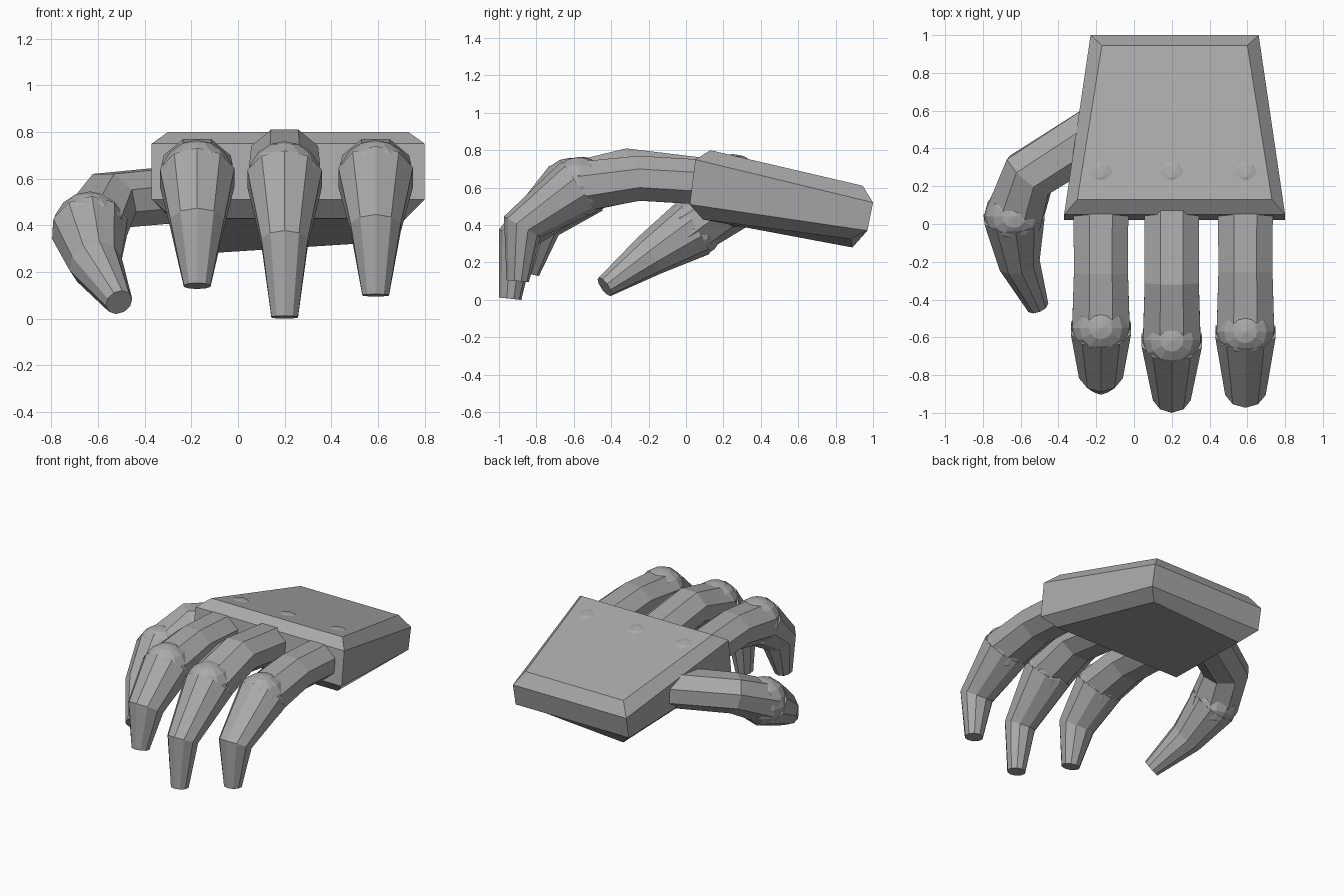
import bpy, bmesh, math
from mathutils import Vector

if "Cube" in bpy.data.objects:
    bpy.data.objects.remove(bpy.data.objects["Cube"])

# Dark grey metal
grey = bpy.data.materials.new("dark_grey")
grey.diffuse_color = (0.4, 0.4, 0.4, 1)
grey.use_nodes = True
grey.node_tree.nodes["Principled BSDF"].inputs["Base Color"].default_value = grey.diffuse_color


def finish(bm, name):
    bmesh.ops.recalc_face_normals(bm, faces=bm.faces)
    mesh = bpy.data.meshes.new(name)
    bm.to_mesh(mesh)
    bm.free()
    mesh.materials.append(grey)
    obj = bpy.data.objects.new(name, mesh)
    bpy.context.collection.objects.link(obj)
    return obj


def loft(rings, name):
    """Skin a stack of equal-length point rings and cap both ends."""
    bm = bmesh.new()
    loops = [[bm.verts.new(p) for p in ring] for ring in rings]
    n = len(loops[0])
    for a, b in zip(loops, loops[1:]):
        for i in range(n):
            j = (i + 1) % n
            bm.faces.new((a[i], a[j], b[j], b[i]))
    bm.faces.new(loops[0])
    bm.faces.new(loops[-1])
    return finish(bm, name)


def segment(name, path, sides=8):
    """Faceted tube; path entries are (centre, half width, half height)."""
    pts = [Vector(p[0]) for p in path]
    dirs = [(b - a).normalized() for a, b in zip(pts, pts[1:])]
    rings = []
    for k, (c, w, h) in enumerate(path):
        before, after = dirs[max(k - 1, 0)], dirs[min(k, len(dirs) - 1)]
        t = (before + after).normalized()
        side = t.cross(Vector((0, 0, 1))).normalized()
        up = side.cross(t)
        ring = []
        for i in range(sides):
            a = 2 * math.pi * (i + 0.5) / sides
            ring.append(pts[k] + side * (w * math.cos(a)) + up * (h * math.sin(a)))
        rings.append(ring)
    return loft(rings, name)


def knuckle(name, centre, r=0.16):
    bm = bmesh.new()
    bmesh.ops.create_uvsphere(bm, u_segments=12, v_segments=8, radius=r)
    bmesh.ops.translate(bm, verts=bm.verts, vec=centre)
    return finish(bm, name)


def digit(name, base, bend, joint, tip_bend, tip, tip_bend_r):
    """Two jointed segments with ball knuckles."""
    knuckle(name + "_base_knuckle", base)
    knuckle(name + "_mid_knuckle", joint)
    segment(name + "_inner_segment", [(base, .158, .13), (bend, .155, .13), (joint, .165, .145)])
    segment(name + "_outer_segment", [(joint, .168, .165),
                                      (tip_bend, tip_bend_r, tip_bend_r),
                                      (tip, .06, .06)], 10)


# Palm: tapering slab with chamfered rims, tilted down to the wrist
loft([
    [(-.28, .09, .43), (.72, .09, .43), (.57, .88, .325), (-.13, .89, .28)],
    [(-.37, .02, .51), (.80, .02, .51), (.66, .97, .37), (-.23, .97, .37)],
    [(-.37, .05, .75), (.80, .05, .75), (.66, 1.0, .52), (-.23, 1.0, .52)],
    [(-.30, .13, .80), (.73, .13, .80), (.60, .945, .61), (-.17, .945, .61)],
], "palm")

# Fingers: x, bend (y, z), joint (y, z), tip bend (y, z), tip (y, z), tip bend radius
fingers = [
    ("index_finger", -.175, (-.26, .65), (-.55, .605), (-.785, .41), (-.845, .14), .122),
    ("middle_finger", .20, (-.31, .69), (-.615, .60), (-.905, .33), (-.94, .006), .105),
    ("outer_finger", .59, (-.25, .65), (-.57, .605), (-.875, .39), (-.90, .10), .113),
]
for name, x, bend, joint, tip_bend, tip, r in fingers:
    digit(name, (x, .25, .62), *[(x, *p) for p in (bend, joint, tip_bend, tip)], r)

# Thumb
digit("thumb", (-.12, .53, .545), (-.555, .26, .505), (-.635, .04, .385),
      (-.61, -.20, .235), (-.51, -.435, .07), .115)
